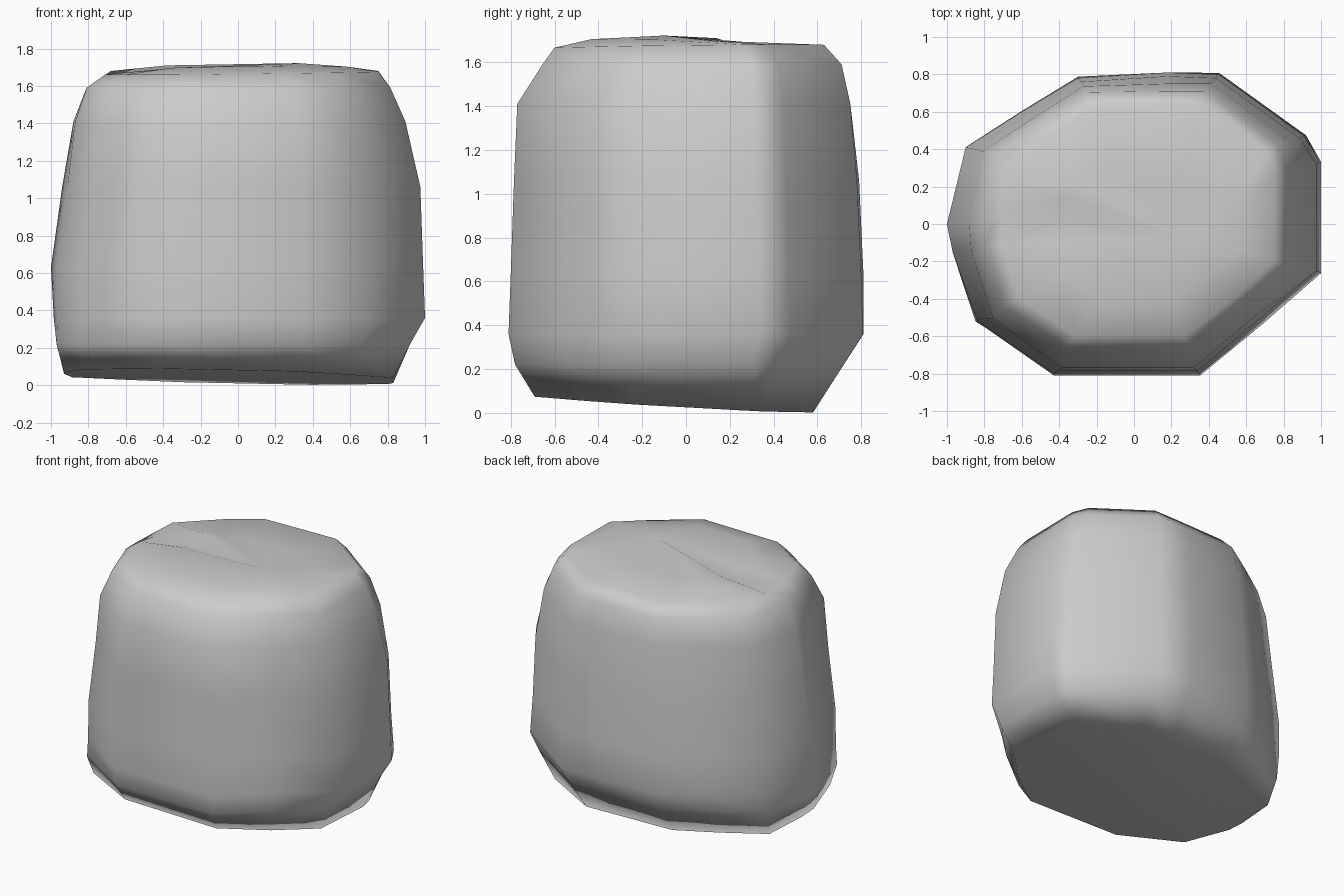
import bpy, bmesh

if "Cube" in bpy.data.objects:
    bpy.data.objects.remove(bpy.data.objects["Cube"])

# Widest outline of the boulder seen from above, starting at -x, clockwise
OUTLINE = [(-1, 0.0), (-0.9, 0.41), (-0.6, 0.6), (-0.3, 0.78), (0.18, 0.81),
           (0.45, 0.80), (0.91, 0.47), (1.0, 0.33), (1.0, -0.26), (0.68, -0.53),
           (0.35, -0.81), (-0.43, -0.81), (-0.84, -0.52), (-0.97, -0.15)]

# Levels: height, x min, x max, y min, y max, slope in x, slope in y, fullness
LEVELS = [(0.042, -0.93, 0.83, -0.69, 0.58, -0.02, -0.055, 0.06),
          (0.22, -0.97, 0.92, -0.78, 0.72, 0, 0, 0.04),
          (0.36, -0.985, 1.0, -0.81, 0.81, 0, 0, 0.01),
          (0.63, -1.0, 0.99, -0.80, 0.81, 0, 0, 0),
          (1.06, -0.94, 0.975, -0.785, 0.79, 0, 0, 0),
          (1.41, -0.88, 0.895, -0.77, 0.75, 0, 0, 0.02),
          (1.59, -0.81, 0.815, -0.655, 0.71, 0, 0, 0.03),
          (1.67, -0.71, 0.75, -0.60, 0.63, 0.01, 0.01, 0.03),
          (1.695, -0.42, 0.58, -0.43, 0.28, 0.01, -0.02, 0)]


def clamp(v, lo, hi):
    return max(lo, min(hi, v))


def ring(bm, level):
    z, x0, x1, y0, y1, sx, sy, full = level
    verts = []
    for x, y in OUTLINE:
        px = clamp(x * (x1 if x > 0 else -x0) * (1 + full), x0, x1)
        py = clamp(y / 0.81 * (y1 if y > 0 else -y0) * (1 + full), y0, y1)
        verts.append(bm.verts.new((px, py, max(0, z + sx * px + sy * py))))
    return verts


bm = bmesh.new()
rings = [ring(bm, lv) for lv in LEVELS]
n = len(OUTLINE)

# Sides, shoulder and underside
for a, b in zip(rings, rings[1:]):
    for i in range(n):
        j = (i + 1) % n
        bm.faces.new((a[i], a[j], b[j], b[i]))
bm.faces.new(rings[0])

# Slightly domed top
peak = bm.verts.new((0.32, -0.1, 1.722))
top, shoulder = rings[-1], rings[-2]
for i in range(n):
    bm.faces.new((top[i], top[(i + 1) % n], peak))

# Shallow crack and raised lip on the upper left
top[0].co = (-0.40, 0.03, 1.655)
top[1].co = (-0.38, 0.14, 1.71)
top[13].co.z = 1.69
shoulder[0].co = (-0.71, 0.06, 1.635)
shoulder[1].co = (-0.68, 0.22, 1.68)

bmesh.ops.recalc_face_normals(bm, faces=bm.faces)
for f in bm.faces:
    f.smooth = True
mesh = bpy.data.meshes.new("boulder")
bm.to_mesh(mesh)
bm.free()
boulder = bpy.data.objects.new("boulder", mesh)
bpy.context.collection.objects.link(boulder)

# Soft shading that keeps the broad faces flat
boulder.modifiers.new("weighted_normals", 'WEIGHTED_NORMAL')
